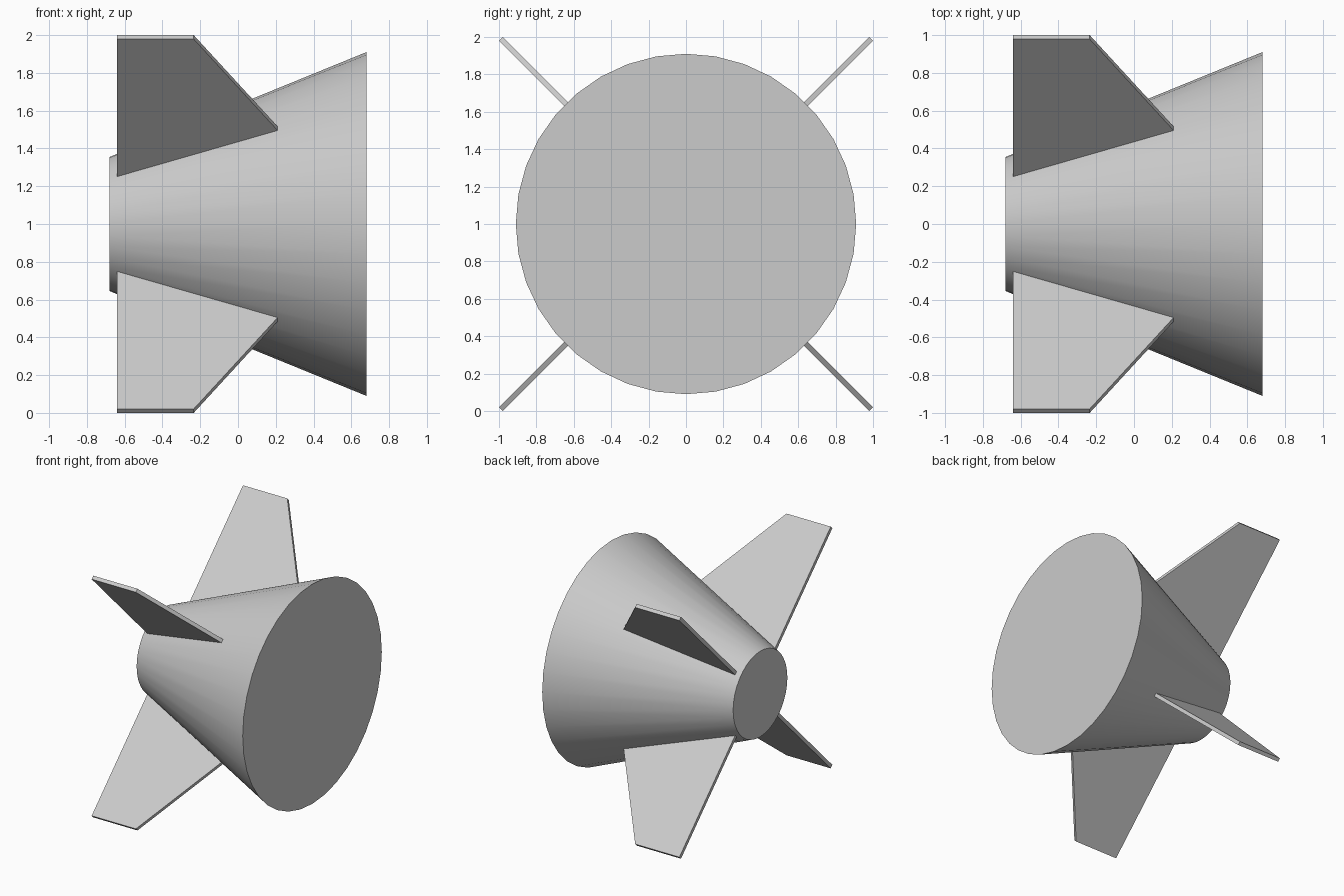
import bpy
import bmesh
from math import radians
from mathutils import Matrix, Vector

cube = bpy.data.objects.get("Cube")
if cube:
    bpy.data.objects.remove(cube, do_unlink=True)

grey = bpy.data.materials.new("light grey")
grey.use_nodes = True
grey.diffuse_color = (0.6, 0.6, 0.6, 1)
grey.node_tree.nodes["Principled BSDF"].inputs["Base Color"].default_value = (0.6, 0.6, 0.6, 1)

CENTRE = Vector((0, 0, 1))
FIN_THICKNESS = 0.03

# Tapered body lying along x, wide end at +x
bpy.ops.mesh.primitive_cone_add(vertices=36, radius1=0.355, radius2=0.91, depth=1.36,
                                location=CENTRE, rotation=(0, radians(90), 0))
body = bpy.context.object
body.name = "tapered_body"
body.data.materials.append(grey)
bpy.ops.object.shade_smooth_by_angle(angle=radians(30))


def add_fin(name, angle):
    """Flat plate whose root follows the body, turned about the body axis."""
    profile = [(-0.64, 0.368), (0.21, 0.715), (-0.235, 1.4), (-0.64, 1.4)]
    bm = bmesh.new()
    face = bm.faces.new([bm.verts.new((x, -FIN_THICKNESS / 2, r)) for x, r in profile])
    extruded = bmesh.ops.extrude_face_region(bm, geom=[face])["geom"]
    bmesh.ops.translate(bm, vec=(0, FIN_THICKNESS, 0),
                        verts=[v for v in extruded if isinstance(v, bmesh.types.BMVert)])
    bmesh.ops.recalc_face_normals(bm, faces=bm.faces)
    mesh = bpy.data.meshes.new(name)
    bm.to_mesh(mesh)
    bm.free()
    mesh.materials.append(grey)
    fin = bpy.data.objects.new(name, mesh)
    fin.matrix_world = Matrix.Translation(CENTRE) @ Matrix.Rotation(radians(angle), 4, "X")
    bpy.context.collection.objects.link(fin)


# Four fins on the diagonals
for name, angle in (("upper_front_fin", 45), ("lower_front_fin", 135),
                    ("lower_back_fin", 225), ("upper_back_fin", 315)):
    add_fin(name, angle)
